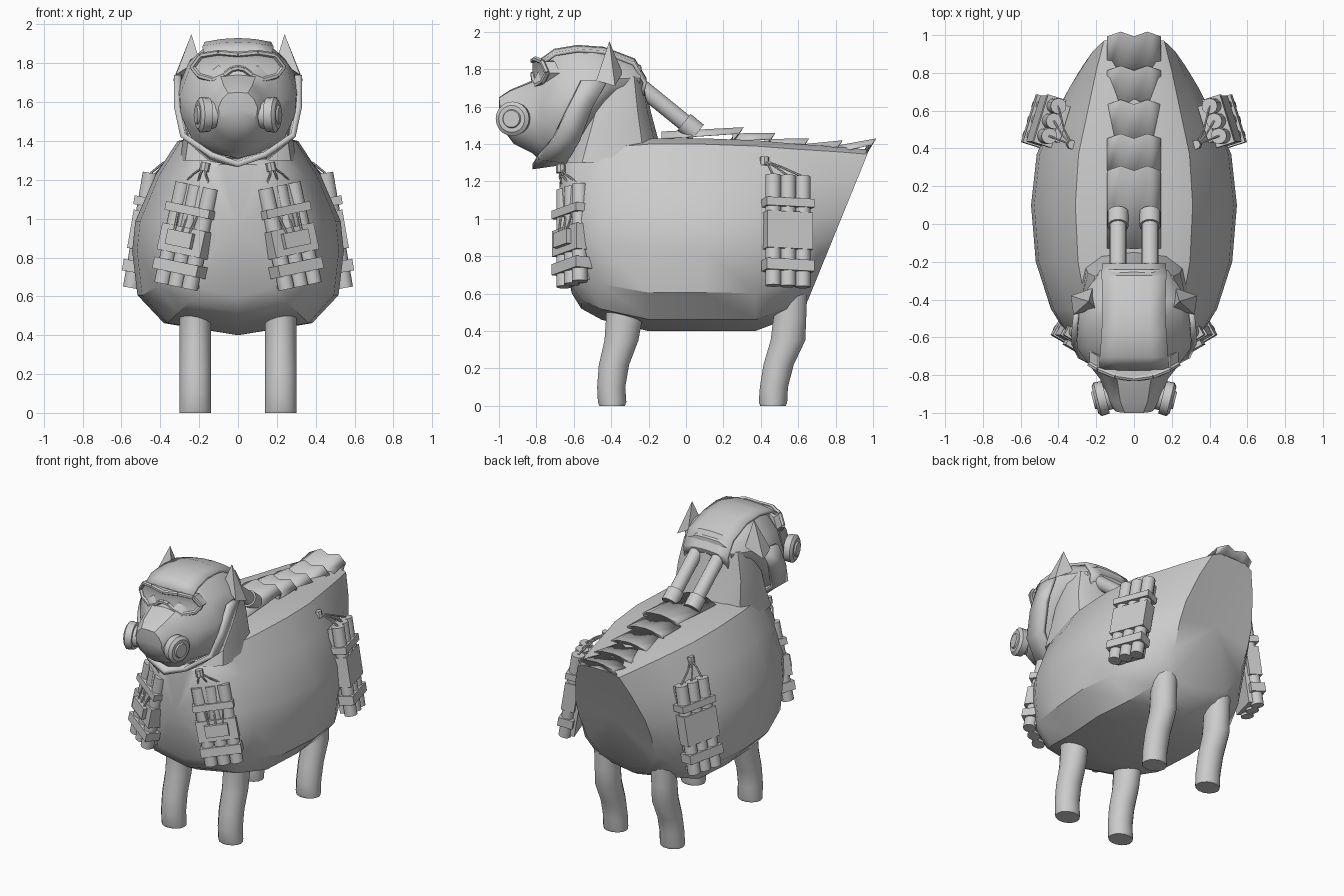
import bpy, bmesh, math
from mathutils import Matrix, Vector

cube = bpy.data.objects.get("Cube")
if cube:
    bpy.data.objects.remove(cube)

grey = bpy.data.materials.new("plain grey")
grey.use_nodes = True
grey.diffuse_color = (0.6, 0.6, 0.6, 1)
grey.node_tree.nodes["Principled BSDF"].inputs["Base Color"].default_value = (0.6, 0.6, 0.6, 1)

FLIP = Matrix.Scale(-1, 4, (1, 0, 0))


def finish(name, bm, angle=35, thick=0):
    bmesh.ops.recalc_face_normals(bm, faces=bm.faces)
    me = bpy.data.meshes.new(name)
    bm.to_mesh(me)
    bm.free()
    me.materials.append(grey)
    me.shade_smooth()
    me.set_sharp_from_angle(angle=math.radians(angle))
    ob = bpy.data.objects.new(name, me)
    bpy.context.collection.objects.link(ob)
    if thick:
        mod = ob.modifiers.new("thickness", 'SOLIDIFY')
        mod.thickness = thick
        mod.offset = 0
    return ob


def pair(name, build, **kw):
    """Build a part on the left, then its mirror on the right."""
    for side in ("left", "right"):
        bm = bmesh.new()
        build(bm)
        if side == "right":
            bm.transform(FLIP)
        finish(side + "_" + name, bm, **kw)


def skin(bm, rings, closed=True, tips=None):
    """Bridge rows of points; tips are end points that close a tube."""
    rows = [[bm.verts.new(p) for p in r] for r in rings]
    n = len(rows[0])
    for a, b in zip(rows, rows[1:]):
        for i in range(n if closed else n - 1):
            j = (i + 1) % n
            bm.faces.new((a[i], a[j], b[j], b[i]))
    if tips:
        for row, tip in ((rows[0], tips[0]), (rows[-1], tips[1])):
            t = bm.verts.new(tip)
            for i in range(n):
                bm.faces.new((row[i], row[(i + 1) % n], t))


def cyl(bm, a, b, r, r2=None, seg=12):
    a, b = Vector(a), Vector(b)
    m = Matrix.Translation((a + b) / 2) @ (b - a).to_track_quat('Z', 'Y').to_matrix().to_4x4()
    bmesh.ops.create_cone(bm, cap_ends=True, segments=seg, radius1=r,
                          radius2=r if r2 is None else r2, depth=(b - a).length, matrix=m)


def box(bm, centre, size, frame=Matrix()):
    m = frame @ Matrix.Translation(centre) @ Matrix.Diagonal((*size, 1))
    bmesh.ops.create_cube(bm, size=1, matrix=m)


def section(profile, yt, yb, zt, zb, w):
    half = [(x * w, yb + (yt - yb) * f, zb + (zt - zb) * f) for x, f in profile]
    return half + [(-x, y, z) for x, y, z in half[-2:0:-1]]


# Torso
torso_profile = [(0, 1), (.35, 1), (.57, .97), (.78, .8), (.97, .57), (1, .42), (.95, .2), (.7, .06), (0, 0)]
torso = [(-.67, -.61, 1.28, .6, .25), (-.6, -.56, 1.34, .52, .36), (-.45, -.45, 1.41, .46, .44),
         (-.2, -.2, 1.43, .4, .52), (.1, .1, 1.43, .4, .545), (.37, .37, 1.42, .4, .515),
         (.6, .53, 1.4, .46, .43), (.82, .6, 1.385, .5, .35), (.98, .65, 1.37, .56, .28)]
bm = bmesh.new()
skin(bm, [section(torso_profile, *s) for s in torso], tips=((0, -.69, .95), (0, .8, .95)))
finish("torso", bm, 32)

# Neck
bm = bmesh.new()
rings = []
for y, z, rx, ry in [(-.39, 1.3, .3, .27), (-.38, 1.43, .28, .23), (-.37, 1.58, .27, .18), (-.37, 1.76, .23, .15)]:
    rings.append([])
    for i in range(12):
        c, s = math.cos(i * math.pi / 6), math.sin(i * math.pi / 6)
        rings[-1].append((rx * math.copysign(abs(c) ** .7, c), y + ry * math.copysign(abs(s) ** .7, s), z))
skin(bm, rings, tips=((0, -.39, 1.3), (0, -.37, 1.76)))
finish("neck", bm)

# Head with muzzle
head_profile = [(0, 1), (.5, .98), (.82, .8), (1, .55), (.98, .38), (.8, .18), (.4, .04), (0, 0)]
head = [(-1, -.98, 1.65, 1.48, .1), (-.94, -.92, 1.69, 1.4, .145), (-.82, -.82, 1.74, 1.35, .18),
        (-.76, -.78, 1.85, 1.31, .22), (-.66, -.66, 1.9, 1.31, .3), (-.52, -.56, 1.91, 1.38, .31),
        (-.4, -.42, 1.89, 1.58, .29), (-.24, -.25, 1.82, 1.67, .18)]
bm = bmesh.new()
skin(bm, [section(head_profile, *s) for s in head], tips=((0, -1, 1.56), (0, -.23, 1.74)))
finish("head", bm)

# Helmet crown panel
bm = bmesh.new()
crown = [(-.77, 1.85, .18), (-.7, 1.9, .18), (-.58, 1.92, .17), (-.44, 1.91, .165),
         (-.28, 1.85, .17), (-.22, 1.75, .17), (-.235, 1.68, .17)]
skin(bm, [[(w * t, y, z - .02 * t * t) for t in (-1, -.5, 0, .5, 1)] for y, z, w in crown], closed=False)
finish("helmet_crown", bm, thick=.02)

# Jaw guard wrapping the cheeks and chin
bm = bmesh.new()
guard = [((.315, -.56, 1.74), (.3, -.42, 1.74)), ((.315, -.64, 1.58), (.3, -.5, 1.6)),
         ((.285, -.71, 1.43), (.27, -.57, 1.42)), ((.14, -.79, 1.33), (.14, -.64, 1.31)),
         ((0, -.82, 1.28), (0, -.68, 1.3))]
guard += [tuple((-x, y, z) for x, y, z in r) for r in guard[-2::-1]]
skin(bm, guard, closed=False)
finish("jaw_guard", bm, thick=.03)


# Ears
def ear(bm):
    base = [bm.verts.new(p) for p in ((.2, -.45, 1.82), (.32, -.48, 1.74), (.335, -.38, 1.71), (.22, -.34, 1.78))]
    tip = bm.verts.new((.24, -.41, 1.95))
    bm.faces.new(base)
    for i in range(4):
        bm.faces.new((base[i], base[(i + 1) % 4], tip))


pair("ear", ear)

# Goggles: lens and a raised rim
outline = [(0, 1.845), (.1, 1.855), (.19, 1.84), (.235, 1.78), (.2, 1.735), (.13, 1.715), (.07, 1.74), (.03, 1.77), (0, 1.775)]
outline += [(-x, z) for x, z in outline[-2:0:-1]]
shape = [Vector((x, -.82 + 1.4 * x * x, z)) for x, z in outline]
bm = bmesh.new()
skin(bm, [shape, [p + Vector((0, .07, 0)) for p in shape]], tips=((0, -.82, 1.81), (0, -.74, 1.81)))
finish("goggle_lens", bm)
bm = bmesh.new()
for a, b in zip(shape, shape[1:] + shape[:1]):
    cyl(bm, a, b, .014, seg=6)
finish("goggle_rim", bm)


# Mask filters
def mask_filter(bm):
    c, out = Vector((.12, -.91, 1.535)), Vector((1, -.25, 0)).normalized()
    for d0, d1, r0, r1 in ((0, .05, .07, .07), (.03, .075, .088, .092), (.075, .09, .092, .072), (.08, .1, .055, .045)):
        cyl(bm, c + out * d0, c + out * d1, r0, r1, 20)


pair("mask_filter", mask_filter)


# Air hoses from helmet to back
def hose(bm):
    a, b = Vector((.085, -.26, 1.72)), Vector((.085, .06, 1.46))
    cyl(bm, a, b, .045, seg=16)
    cyl(bm, a.lerp(b, .78), b, .056, seg=16)


pair("air_hose", hose)

# Overlapping back plates with notched rear edges
ys = [-.1, .28, .45, .63, .81, .99]
zs = [1.475, 1.465, 1.435, 1.405, 1.395, 1.405]
for k in range(5):
    bm = bmesh.new()
    rows = []
    for y, z, notch in ((ys[k] - .03, zs[k] - .02, 0), (ys[k + 1], zs[k + 1] + .015, 1)):
        rows.append([(.14 * t, y + notch * (.0 if abs(t) != .5 else .025), z + .008 * (abs(t) == .5) - .025 * (abs(t) == 1))
                     for t in (-1, -.5, 0, .5, 1)])
    skin(bm, rows + [[(x, y - .04, z - .06) for x, y, z in rows[1]]], closed=False)
    finish("back_plate_%d" % (k + 1), bm, thick=.008)

# Legs
front_path = [(-.32, .6, .11), (-.33, .47, .1), (-.345, .35, .093), (-.385, .22, .083), (-.4, .1, .077), (-.395, .02, .078), (-.395, 0, .07)]
rear_path = [(.56, .6, .09), (.555, .47, .09), (.545, .35, .095), (.495, .22, .083), (.47, .1, .077), (.465, .02, .078), (.465, 0, .07)]
for name, path in (("front_leg", front_path), ("rear_leg", rear_path)):
    def leg(bm):
        rings = [[(.22 + .082 * math.cos(i * math.pi / 7), y + r * math.sin(i * math.pi / 7), z)
                  for i in range(14)] for y, z, r in path]
        skin(bm, rings, tips=[(.22, p[0], p[1]) for p in (path[0], path[-1])])
    pair(name, leg)


# Strapped stick bundles with wires and igniter
def bundle(name, centre, up, out, length, igniter, front):
    u = Vector(up).normalized()
    n = Vector(out)
    n = (n - u * n.dot(u)).normalized()
    s = u.cross(n)
    frame = Matrix.Translation(centre) @ Matrix((s, n, u)).transposed().to_4x4()
    h = length / 2

    def sticks(bm):
        for x in (-.083, 0, .083):
            cyl(bm, frame @ Vector((x, 0, -h)), frame @ Vector((x, 0, h)), .042)
    pair(name + "_sticks", sticks)

    def straps(bm):
        box(bm, (0, -.045, 0), (.2, .04, 1.9 * h), frame)
        for z, t in ((-.63 * h, .06), (.5 * h, .045)):
            box(bm, (0, 0, z), (.265, .1, t), frame)
        if front:
            box(bm, (0, .05, -.08 * h), (.15, .05, .08), frame)
            box(bm, (0, 0, -.1 * h), (.26, .095, .14), frame)
        else:
            box(bm, (0, 0, 0), (.255, .088, .2), frame)
    pair(name + "_straps", straps)

    def wires(bm):
        end = Vector(igniter)
        for x in (-.083, 0, .083):
            top = frame @ Vector((x, 0, h))
            bend = top.lerp(end, .6) + n * .015
            cyl(bm, top, bend, .006, seg=6)
            cyl(bm, bend, end, .006, seg=6)
            if front:
                cyl(bm, top, frame @ Vector((x * .5, .06, 0)), .006, seg=6)
        cyl(bm, end - u * .025, end + u * .02, .025, seg=8)
    pair(name + "_wires", wires)


bundle("front_bundle", (.265, -.61, .91), (-.11, 0, .52), (.5, -.85, 0), .53, (.17, -.67, 1.27), True)
bundle("rear_bundle", (.475, .545, .935), (-.1, 0, .58), (.94, .3, .2), .6, (.33, .42, 1.31), False)
